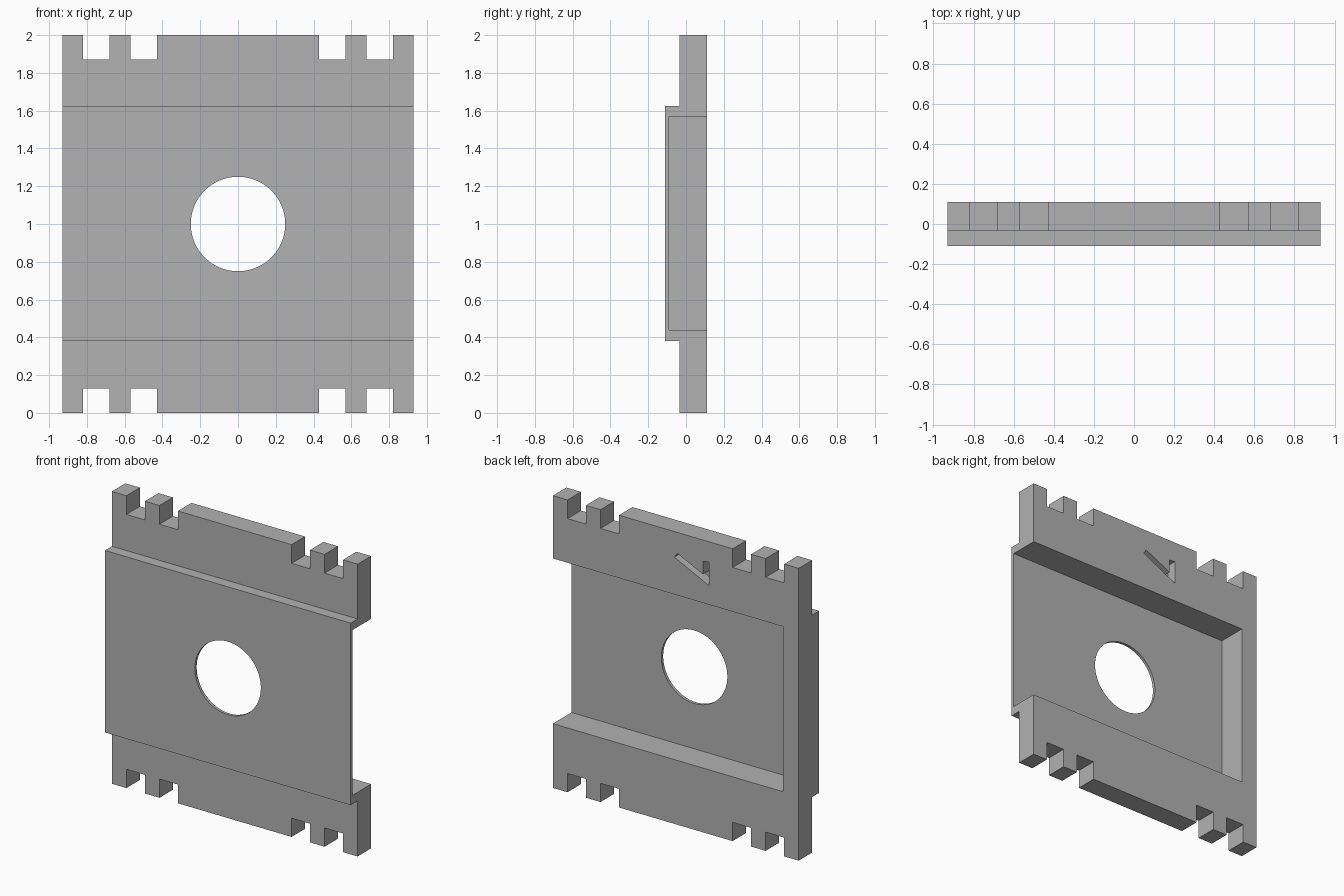
import bpy, bmesh, math
from mathutils import Vector

old = bpy.data.objects.get("Cube")
if old:
    bpy.data.objects.remove(old, do_unlink=True)

grey = bpy.data.materials.new("plain_grey")
grey.use_nodes = True
colour = (0.445, 0.445, 0.445, 1)
grey.diffuse_color = colour
grey.node_tree.nodes["Principled BSDF"].inputs["Base Color"].default_value = colour


def prism(name, outline, axis, lo, hi):
    """Extrude an outline along x (outline in y, z) or y (outline in x, z)."""
    def place(p, d):
        return (d, p[0], p[1]) if axis == "x" else (p[0], d, p[1])
    bm = bmesh.new()
    face = bm.faces.new([bm.verts.new(place(p, lo)) for p in outline])
    ext = bmesh.ops.extrude_face_region(bm, geom=[face])
    shift = Vector(place((0, 0), hi - lo))
    moved = [v for v in ext["geom"] if isinstance(v, bmesh.types.BMVert)]
    bmesh.ops.translate(bm, verts=moved, vec=shift)
    bmesh.ops.recalc_face_normals(bm, faces=bm.faces)
    mesh = bpy.data.meshes.new(name)
    bm.to_mesh(mesh)
    bm.free()
    mesh.materials.append(grey)
    obj = bpy.data.objects.new(name, mesh)
    bpy.context.collection.objects.link(obj)
    return obj


def rect(a0, a1, z0, z1):
    return [(a0, z0), (a1, z0), (a1, z1), (a0, z1)]


def cut(body, cutter):
    """Subtract the cutter, apply the result and remove the cutter."""
    cutter.hide_render = True
    mod = body.modifiers.new("cut", "BOOLEAN")
    mod.operation = "DIFFERENCE"
    mod.solver = "EXACT"
    mod.object = cutter
    bpy.context.view_layer.objects.active = body
    bpy.ops.object.modifier_apply(modifier=mod.name)
    bpy.data.objects.remove(cutter, do_unlink=True)


# Plate with a raised front panel, as one stepped side profile
W, BACK, STEP, FRONT = 0.93, 0.11, -0.035, -0.11
profile = [(BACK, 0), (BACK, 2), (STEP, 2), (STEP, 1.625),
           (FRONT, 1.625), (FRONT, 0.38), (STEP, 0.38), (STEP, 0)]
plate = prism("slotted_plate", profile, "x", -W, W)

# Back pocket, open at the left side
cut(plate, prism("pocket_cutter", rect(-0.81, 1.2, 0.44, 1.57), "y", -0.09, 0.3))

# Round centre hole
ring = [(0.25 * math.cos(math.tau * i / 64), 1 + 0.25 * math.sin(math.tau * i / 64))
        for i in range(64)]
cut(plate, prism("hole_cutter", ring, "y", -0.3, 0.3))

# Edge notches, mirrored side to side and top to bottom
for side in (-1, 1):
    for centre in (0.5, 0.75):
        for z0, z1 in ((-0.2, 0.128), (1.872, 2.2)):
            x = side * centre
            cut(plate, prism("notch_cutter", rect(x - 0.07, x + 0.07, z0, z1),
                             "y", -0.3, 0.3))

# Engraved tick on the back
tick = [(0.01, 1.825), (-0.01, 1.857), (-0.205, 1.765),
        (-0.205, 1.855), (-0.25, 1.86), (-0.25, 1.70)]
cut(plate, prism("tick_cutter", tick, "y", 0.04, 0.3))

# Smooth hole wall, sharp everywhere else
bpy.ops.object.select_all(action="DESELECT")
plate.select_set(True)
bpy.context.view_layer.objects.active = plate
bpy.ops.object.shade_smooth_by_angle(angle=math.radians(30))
